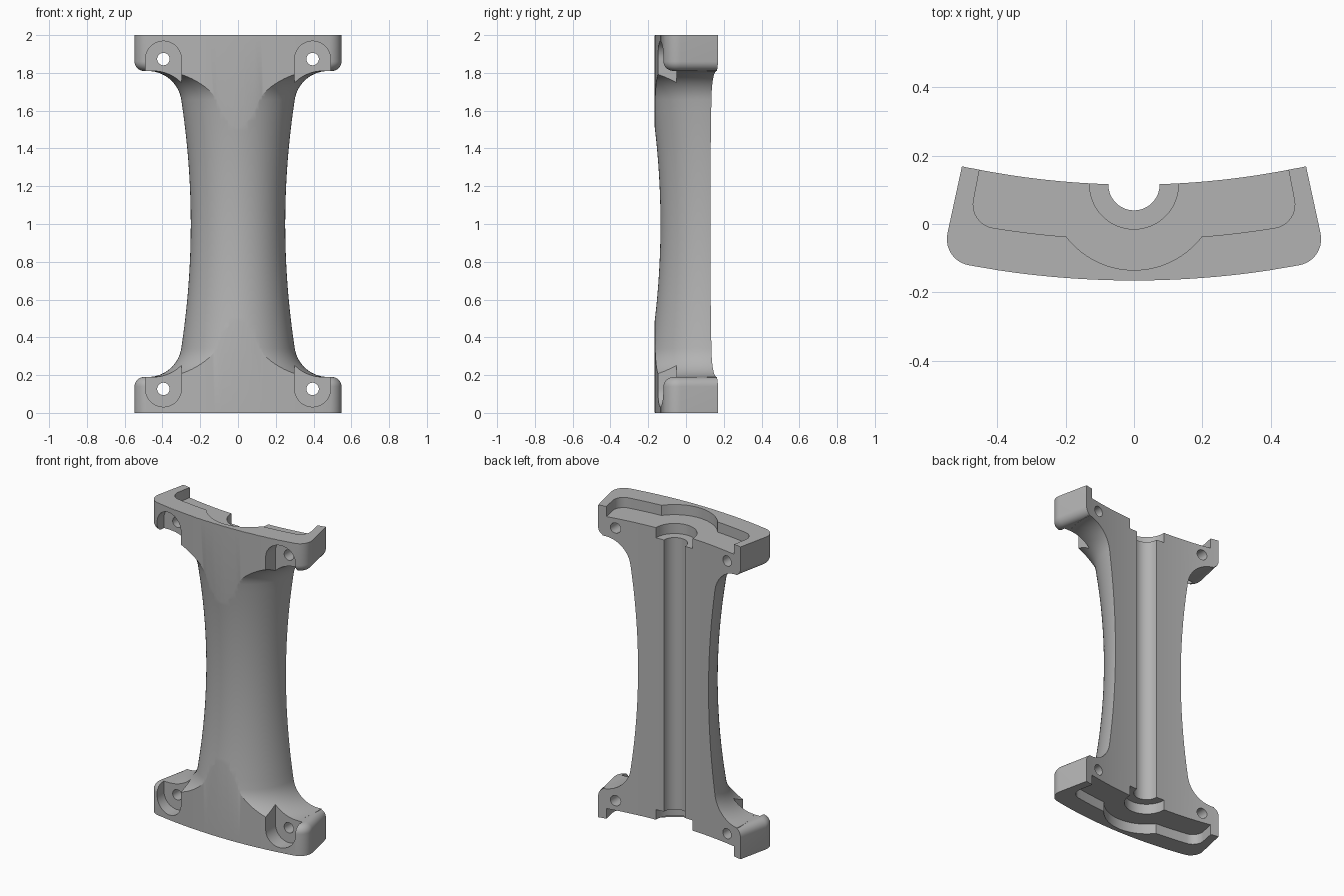
import bpy, bmesh
from math import sin, cos, pi

if "Cube" in bpy.data.objects:
    bpy.data.objects.remove(bpy.data.objects["Cube"], do_unlink=True)

ARC_Y = 2.5            # centre of the curved slab
R_BACK, R_FRONT = 2.385, 2.665
AXIS_Y = 0.115         # axis of bore and waist
HEIGHT = 2.0

grey = bpy.data.materials.new("plain grey")
grey.use_nodes = True
grey.diffuse_color = (0.45, 0.45, 0.45, 1)
grey.node_tree.nodes["Principled BSDF"].inputs["Base Color"].default_value = (0.45, 0.45, 0.45, 1)


def loft(name, rings, closed=False):
    """Solid from rings of equal length, capped unless the rings close."""
    bm = bmesh.new()
    loops = [[bm.verts.new(p) for p in ring] for ring in rings]
    n = len(loops[0])
    pairs = list(zip(loops, loops[1:]))
    if closed:
        pairs.append((loops[-1], loops[0]))
    else:
        bm.faces.new(loops[0])
        bm.faces.new(loops[-1])
    for a, b in pairs:
        for i in range(n):
            j = (i + 1) % n
            bm.faces.new((a[i], a[j], b[j], b[i]))
    bmesh.ops.recalc_face_normals(bm, faces=bm.faces)
    mesh = bpy.data.meshes.new(name)
    bm.to_mesh(mesh)
    bm.free()
    mesh.materials.append(grey)
    ob = bpy.data.objects.new(name, mesh)
    bpy.context.collection.objects.link(ob)
    return ob


def prism_z(name, pts, lo, hi):
    return loft(name, [[(x, y, z) for x, y in pts] for z in (lo, hi)])


def prism_y(name, pts, lo, hi):
    return loft(name, [[(x, y, z) for x, z in pts] for y in (lo, hi)])


def circle(cx, cy, r, n=64):
    return [(cx + r * cos(2 * pi * i / n), cy + r * sin(2 * pi * i / n)) for i in range(n)]


def arc_plan(angle, r_in, r_out, corner, n=32, steps=10):
    """Plan of a curved slab with radial ends and rounded front corners."""
    side = []
    for i in range(steps + 1):
        t = pi / 2 * i / steps
        side.append((angle - corner * (1 - cos(t)) / r_out, r_out - corner + corner * sin(t)))
    end = side[-1][0]
    front = [(end * (1 - 2 * i / n), r_out) for i in range(1, n)]
    left = [(-a, r) for a, r in reversed(side)]
    back = [(angle * (2 * i / n - 1), r_in) for i in range(n + 1)]
    return [(r * sin(a), ARC_Y - r * cos(a)) for a, r in side + front + left + back]


def combine(target, tool, operation):
    """Apply a boolean and discard the tool."""
    mod = target.modifiers.new("combine", 'BOOLEAN')
    mod.operation = operation
    mod.solver = 'EXACT'
    mod.object = tool
    bpy.context.view_layer.update()
    result = target.evaluated_get(bpy.context.evaluated_depsgraph_get())
    mesh = bpy.data.meshes.new_from_object(result)
    target.modifiers.clear()
    target.data = mesh
    bpy.data.objects.remove(tool, do_unlink=True)


# Waisted column: curved slab trimmed by a revolved hourglass
lip = 0.0005
body = prism_z("bracket_body", arc_plan(0.213, R_BACK - lip, R_FRONT + lip, 0.08), -0.1, HEIGHT + 0.1)

FILLET, CX, CZ = 0.18, 0.478, 0.37
lower = [(CX, 0.001)]
for i in range(15):
    a = 1.5 * pi - (pi / 2 - 0.153) * i / 14
    lower.append((CX + FILLET * cos(a), CZ + FILLET * sin(a)))
z0 = lower[-1][1]
for i in range(1, 13):
    z = z0 + (1 - z0) * i / 12
    lower.append((0.25 + (1 - z) ** 2 / 8.58, z))
profile = lower + [(r, HEIGHT - z) for r, z in reversed(lower[:-1])]
SEG = 128
rings = [[(r * cos(2 * pi * k / SEG), AXIS_Y + r * sin(2 * pi * k / SEG), z) for k in range(SEG)]
         for r, z in profile]
combine(body, loft("hourglass", rings), 'INTERSECT')


def level(z, top):
    return HEIGHT - z if top else z


# End flanges with rounded inner edges
ROUND, FLANGE = 0.05, 0.1895
for top in (False, True):
    steps = [(0, 0)]
    for i in range(9):
        t = pi / 2 * i / 8
        steps.append((ROUND * (1 - cos(t)), FLANGE - ROUND + ROUND * sin(t)))
    rings = []
    for d, z in steps:
        plan = arc_plan(0.213 - d / R_FRONT, R_BACK, R_FRONT - d, 0.08 - d)
        rings.append([(x, y, level(z, top)) for x, y in plan])
    combine(body, loft("flange", rings), 'UNION')

# Recesses in both ends: curved trough, round bulge and deeper bore seat
for top in (False, True):
    for name, plan, depth in (
            ("trough", arc_plan(0.191, 2.28, 2.545, 0.07), 0.065),
            ("bulge", circle(0, AXIS_Y, 0.25, 96), 0.065),
            ("seat", circle(0, AXIS_Y, 0.13), 0.13)):
        lo, hi = sorted((level(-0.1, top), level(depth, top)))
        combine(body, prism_z(name, plan, lo, hi), 'DIFFERENCE')

# Half-round bore along the back
combine(body, prism_z("bore", circle(0, AXIS_Y, 0.075), -0.2, HEIGHT + 0.2), 'DIFFERENCE')

# Bolt holes with slotted pockets in the front
BOLT_X, BOLT_Z, SLOT = 0.395, 0.127, 0.095
for top in (False, True):
    for side in (-1, 1):
        x = side * BOLT_X
        slot = [(x + SLOT, 0.42), (x - SLOT, 0.42)]
        slot += [(x + SLOT * cos(pi + pi * i / 24), BOLT_Z + SLOT * sin(pi + pi * i / 24)) for i in range(25)]
        slot = [(px, level(pz, top)) for px, pz in slot]
        combine(body, prism_y("slot", slot, -0.4, -0.05), 'DIFFERENCE')
        hole = circle(x, level(BOLT_Z, top), 0.033, 32)
        combine(body, prism_y("hole", hole, -0.4, 0.4), 'DIFFERENCE')

# Smooth curved faces, keep machined edges crisp
for ob in bpy.context.selected_objects:
    ob.select_set(False)
body.select_set(True)
bpy.context.view_layer.objects.active = body
bpy.ops.object.shade_smooth_by_angle(angle=0.5)
